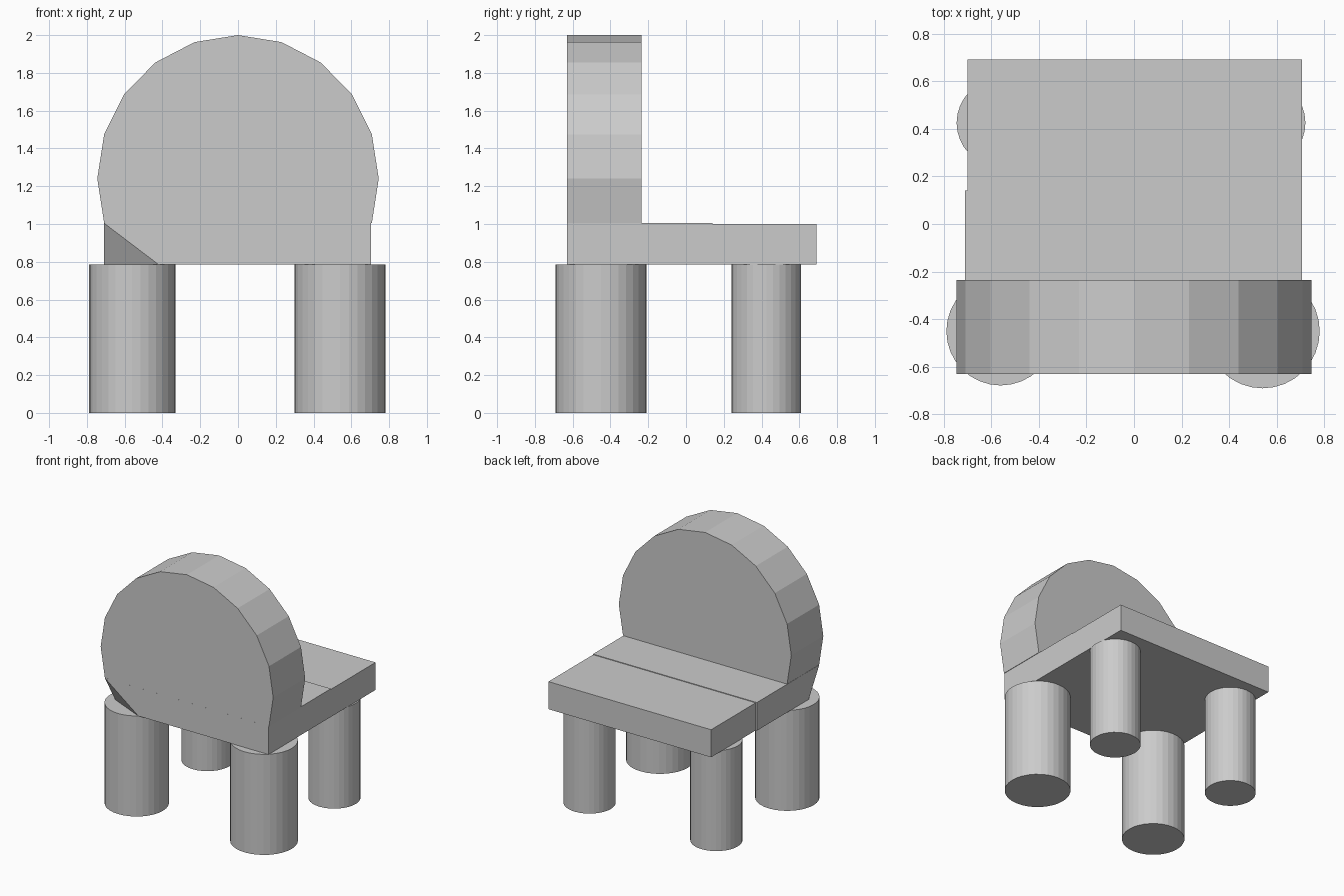
import bpy
import bmesh
from math import sin, cos, radians
from mathutils import Vector

cube = bpy.data.objects.get("Cube")
if cube:
    bpy.data.objects.remove(cube, do_unlink=True)

# One plain grey for the whole chair
GREY = (0.6, 0.6, 0.6, 1.0)
grey = bpy.data.materials.new("plain_grey")
grey.use_nodes = True
grey.diffuse_color = GREY
grey.node_tree.nodes["Principled BSDF"].inputs["Base Color"].default_value = GREY

SEAT_BOTTOM, SEAT_TOP = 0.785, 1.005
FRONT, BACK = -0.63, 0.69


def finish(name, bm):
    bmesh.ops.recalc_face_normals(bm, faces=bm.faces)
    mesh = bpy.data.meshes.new(name)
    bm.to_mesh(mesh)
    bm.free()
    mesh.materials.append(grey)
    obj = bpy.data.objects.new(name, mesh)
    bpy.context.collection.objects.link(obj)
    return obj


def hull(name, points):
    """Convex solid around a few corner points, with flat faces merged."""
    bm = bmesh.new()
    for p in points:
        bm.verts.new(p)
    bmesh.ops.convex_hull(bm, input=bm.verts)
    bmesh.ops.dissolve_limit(bm, angle_limit=radians(1), verts=bm.verts, edges=bm.edges)
    return finish(name, bm)


def corners(x0, x1, y0, y1, z0, z1):
    return [Vector((x, y, z)) for x in (x0, x1) for y in (y0, y1) for z in (z0, z1)]


def leg(name, x, y, radius):
    bm = bmesh.new()
    bmesh.ops.create_cone(bm, cap_ends=True, segments=32, radius1=radius,
                          radius2=radius, depth=SEAT_BOTTOM)
    bmesh.ops.translate(bm, verts=bm.verts, vec=(x, y, SEAT_BOTTOM / 2))
    return finish(name, bm)


# Seat part under the backrest, with one lower corner cut off
points = corners(-0.71, 0.705, FRONT, 0.14, SEAT_BOTTOM, SEAT_TOP)
cut = Vector((-0.71, FRONT, SEAT_BOTTOM))
points.remove(cut)
points += [cut + Vector((0.29, 0, 0)), cut + Vector((0, 0.13, 0))]
hull("seat_inner", points)

# Slightly lower outer part of the seat
hull("seat_outer", corners(-0.70, 0.705, 0.14, BACK, SEAT_BOTTOM, 1.0))

# Round backrest: a 20-sided disc cut flat where it meets the seat
outline = [(0.745 * cos(radians(a)), 1.24 + 0.76 * sin(radians(a)))
           for a in range(-18, 199, 18)]
hull("backrest", [(x, y, z) for x, z in outline for y in (FRONT, -0.235)])

# Thick legs under the backrest, thinner ones under the seat
leg("thick_leg_left", 0.54, -0.45, 0.24)
leg("thick_leg_right", -0.56, -0.45, 0.228)
leg("thin_leg_left", 0.535, 0.425, 0.185)
leg("thin_leg_right", -0.56, 0.425, 0.185)
